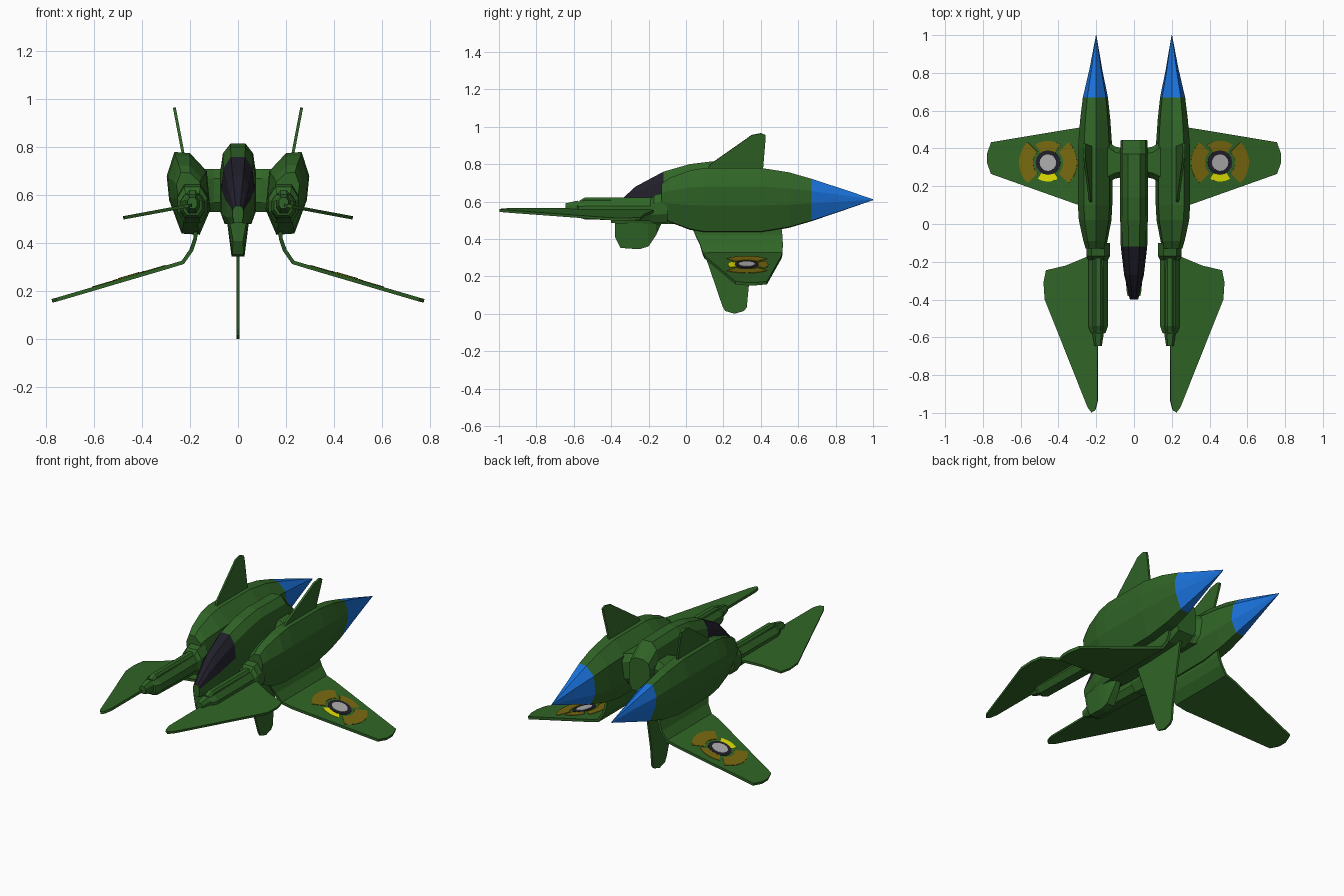
import bpy, bmesh, math
from mathutils import Vector

if "Cube" in bpy.data.objects:
    bpy.data.objects.remove(bpy.data.objects["Cube"])


def material(name, rgb):
    m = bpy.data.materials.new(name)
    m.diffuse_color = (*rgb, 1)
    m.use_nodes = True
    m.node_tree.nodes["Principled BSDF"].inputs["Base Color"].default_value = m.diffuse_color
    return m


GREEN = material("hull green", (0.03, 0.13, 0.02))
BLUE = material("nozzle blue", (0.01, 0.17, 0.72))
DARK = material("canopy dark", (0.015, 0.014, 0.024))
GREY = material("disc grey", (0.42, 0.42, 0.42))
OLIVE = material("marking olive", (0.19, 0.14, 0.005))
YELLOW = material("marking yellow", (0.75, 0.75, 0.0))


def finish(bm, name, mats, mirror=False, thick=0):
    bmesh.ops.recalc_face_normals(bm, faces=bm.faces)
    me = bpy.data.meshes.new(name)
    bm.to_mesh(me)
    bm.free()
    ob = bpy.data.objects.new(name, me)
    bpy.context.collection.objects.link(ob)
    for m in mats:
        me.materials.append(m)
    if thick:
        s = ob.modifiers.new("thickness", 'SOLIDIFY')
        s.thickness, s.offset = thick, 0
    if mirror:
        ob.modifiers.new("other side", 'MIRROR')
    return ob


def loft(name, rings, mats=(GREEN,), mirror=False, rule=None):
    """Skin equal-sized rings and cap both ends; rule picks faces for the second material."""
    bm = bmesh.new()
    rows = [[bm.verts.new(p) for p in r] for r in rings]
    n = len(rows[0])
    for a, b in zip(rows, rows[1:]):
        for i in range(n):
            j = (i + 1) % n
            bm.faces.new((a[i], a[j], b[j], b[i]))
    bm.faces.new(rows[0])
    bm.faces.new(rows[-1])
    bmesh.ops.recalc_face_normals(bm, faces=bm.faces)
    if rule:
        for f in bm.faces:
            f.normal_update()
            f.material_index = int(rule(f.calc_center_median(), f.normal))
    return finish(bm, name, mats, mirror)


def plate(name, pts, mat=GREEN, mirror=False, thick=0.014):
    bm = bmesh.new()
    bm.faces.new([bm.verts.new(p) for p in pts])
    return finish(bm, name, (mat,), mirror, thick)


# Central fuselage with canopy: y, half width, bottom, waist, shoulder, top
def hull_ring(y, w, zb, zm, zs, zt):
    half = [(w * .75, zb), (w, zm), (w, zs), (w * .85, zs + .65 * (zt - zs)), (w * .42, zt)]
    return [(x, y, z) for x, z in half] + [(-x, y, z) for x, z in reversed(half)]


loft("fuselage", [hull_ring(*s) for s in (
    (-.40, .022, .485, .51, .535, .555), (-.33, .038, .482, .51, .56, .625),
    (-.27, .052, .48, .51, .58, .68), (-.12, .07, .48, .52, .63, .76),
    (.02, .073, .48, .53, .67, .80), (.14, .074, .48, .53, .70, .815),
    (.37, .074, .49, .54, .70, .81), (.445, .07, .53, .57, .68, .73))],
    (GREEN, DARK), rule=lambda c, n: c.y < -.13 and n.z > .05)

# Chin pod under the nose: y, top, bottom, half width
loft("chin_pod", [[(w, y, t), (w * .6, y, b), (-w * .6, y, b), (-w, y, t)] for y, t, b, w in (
    (-.38, .485, .41, .034), (-.35, .485, .352, .04), (-.25, .485, .345, .045),
    (-.20, .485, .36, .044), (-.16, .485, .42, .036), (-.135, .485, .475, .025))])

# Engine nacelles: one octagon scaled about the axis along y
OCT = [(.20, .775), (.265, .78), (.297, .68), (.287, .58),
       (.235, .44), (.16, .435), (.115, .54), (.13, .70)]


def engine_ring(y, sx, sz):
    return [(.2 + (x - .2) * sx, y, .61 + (z - .61) * sz) for x, z in OCT]


loft("engine_nacelle", [engine_ring(*s) for s in (
    (-.13, .58, .5), (-.09, .7, .68), (.02, .95, .92), (.10, 1, 1),
    (.40, 1, 1), (.55, .88, .86), (.67, .73, .66))], mirror=True)
loft("engine_cone", [engine_ring(*s) for s in (
    (.67, .73, .66), (.82, .37, .37), (1.0, .015, .015))], (BLUE,), mirror=True)

# Struts joining fuselage and nacelles
loft("nacelle_strut", [[(x, y, z) for y, z in (
    (a + .03, .53), (b - .03, .53), (b, .57), (b, .67),
    (b - .03, .71), (a + .03, .71), (a, .67), (a, .57))]
    for x, a, b in ((.05, .25, .40), (.10, .24, .41), (.16, .21, .45))], mirror=True)


# Forward booms with collar, and a slim top rail
def boom_ring(y, w, zb, zt, cx=.19):
    c, m = w * .55, (zt - zb) * .3
    return [(cx - c, y, zb), (cx + c, y, zb), (cx + w, y, zb + m), (cx + w, y, zt - m),
            (cx + c, y, zt), (cx - c, y, zt), (cx - w, y, zt - m), (cx - w, y, zb + m)]


loft("front_boom", [boom_ring(*s) for s in (
    (-.645, .02, .545, .59), (-.58, .03, .525, .605), (-.575, .04, .515, .60), (-.54, .052, .505, .605),
    (-.19, .052, .495, .61), (-.17, .062, .485, .635), (-.10, .062, .485, .65))], mirror=True)
loft("boom_rail", [boom_ring(y, .022, .58, z) for y, z in ((-.57, .605), (-.54, .622), (-.13, .622))],
     mirror=True)


# Forward swept blades on the booms
plate("front_blade", [(x, y, .557 - (x - .2) * .185) for x, y in (
    (.205, -.985), (.193, -.94), (.19, -.15), (.24, -.17), (.36, -.22), (.465, -.245),
    (.478, -.31), (.472, -.40), (.40, -.58), (.245, -.97), (.225, -.997))], mirror=True)

# Rear wings: x, z, leading y, trailing y
bm = bmesh.new()
rows = [[bm.verts.new((x, y, z)) for y in (a, b)] for x, z, a, b in (
    (.175, .47, .03, .51), (.178, .42, .05, .515), (.195, .37, .075, .518),
    (.23, .32, .09, .515), (.29, .302, .10, .51), (.755, .165, .265, .433), (.775, .16, .32, .375))]
for p, q in zip(rows, rows[1:]):
    bm.faces.new((p[0], p[1], q[1], q[0]))
finish(bm, "rear_wing", (GREEN,), True, .016)


# Round markings lying on the wing slope
def marking(name, mat, r0, r1, a0, a1, lift):
    steps = 16
    ang = [math.radians(a0 + (a1 - a0) * i / steps) for i in range(steps + 1)]
    pts = [(r1, t) for t in ang[:steps + (r0 > 0)]] + [(r0, t) for t in reversed(ang) if r0 > 0]
    slope = (.302 - .165) / (.755 - .29)
    xy = [(.455 + r * math.cos(t), .325 + r * math.sin(t)) for r, t in pts]
    plate(name, [(x, y, .302 - (x - .29) * slope + .0085 + lift) for x, y in xy], mat, True, .003)


marking("outer_patch", OLIVE, .08, .153, -45, 45, .001)
marking("inner_patch", OLIVE, .08, .153, 135, 225, .001)
marking("rear_patch", OLIVE, .06, .115, 55, 125, .001)
marking("yellow_arc", YELLOW, .06, .1, 238, 302, .001)
marking("dark_ring", DARK, 0, .065, 0, 360, .002)
marking("grey_disc", GREY, 0, .044, 0, 360, .004)

# Upright tail fins, leaning outward
plate("tail_fin", [(.23 + (z - .78) * .19, y, z) for y, z in (
    (.10, .75), (.13, .80), (.33, .94), (.35, .955), (.40, .965), (.425, .955), (.425, .93), (.41, .75))],
    mirror=True, thick=.012)

# Keel fin
plate("keel_fin", [(0, y, z) for y, z in (
    (.03, .50), (.12, .26), (.195, .04), (.21, .015), (.26, .0), (.31, .015),
    (.325, .035), (.335, .14), (.40, .50))], thick=.012)
